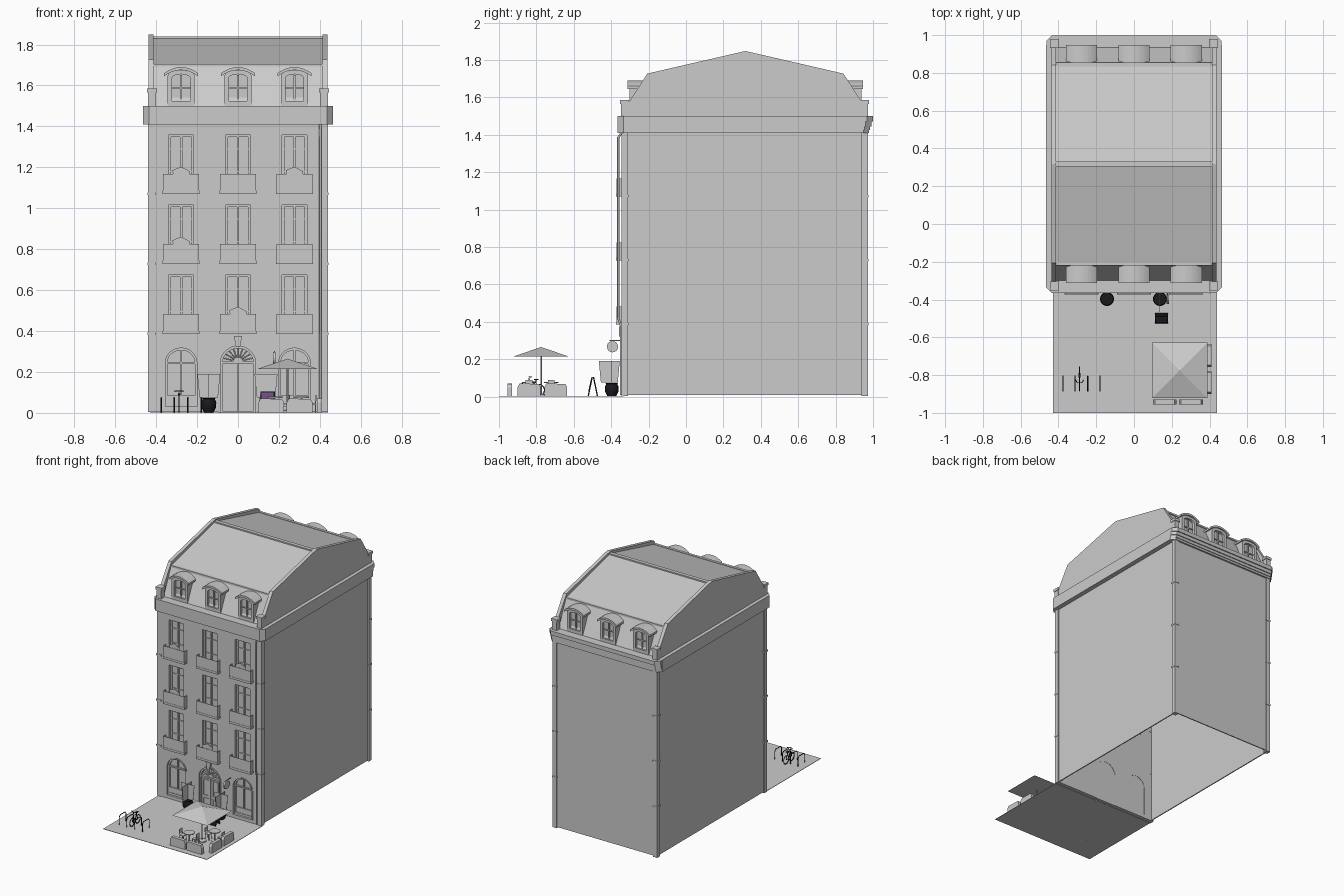
import bpy, bmesh, math
from mathutils import Vector

if "Cube" in bpy.data.objects:
    bpy.data.objects.remove(bpy.data.objects["Cube"])

YC = 0.3175          # mirror plane between front and back of the roof
COLS = (-0.278, 0.0, 0.276)
FLOORS = (0.385, 0.728, 1.07)

def mat(name, c):
    m = bpy.data.materials.new(name)
    m.diffuse_color = (*c, 1)
    m.use_nodes = True
    m.node_tree.nodes["Principled BSDF"].inputs["Base Color"].default_value = m.diffuse_color
    return m
BLACK, PURPLE = mat("black", (0.01, 0.01, 0.012)), mat("purple", (0.16, 0.07, 0.22))

def finish(name, bm, m=None):
    bmesh.ops.recalc_face_normals(bm, faces=bm.faces)
    me = bpy.data.meshes.new(name)
    bm.to_mesh(me)
    bm.free()
    o = bpy.data.objects.new(name, me)
    bpy.context.collection.objects.link(o)
    if m:
        me.materials.append(m)
    return o

def place(u, v, t, axis):
    return {'x': (t, u, v), 'y': (u, t, v), 'z': (u, v, t)}[axis]

def prism(name, outlines, a, b, axis='y', m=None):
    bm = bmesh.new()
    for pts in outlines:
        A = [bm.verts.new(place(u, v, a, axis)) for u, v in pts]
        B = [bm.verts.new(place(u, v, b, axis)) for u, v in pts]
        bm.faces.new(A)
        bm.faces.new(B[::-1])
        for i in range(len(A)):
            j = (i + 1) % len(A)
            bm.faces.new((A[i], A[j], B[j], B[i]))
    return finish(name, bm, m)

def rect(x0, x1, z0, z1):
    return [(x0, z0), (x1, z0), (x1, z1), (x0, z1)]

def box(name, x0, x1, y0, y1, z0, z1, m=None):
    return prism(name, [rect(x0, x1, y0, y1)], z0, z1, 'z', m)

def arch(cx, hw, z0, zs, rise, n=14):
    top = [(cx + hw * math.cos(math.pi * i / n), zs + rise * math.sin(math.pi * i / n)) for i in range(n + 1)]
    return [(cx - hw, z0), (cx + hw, z0)] + top

def ring(name, outer, inner, y0, y1):
    bm = bmesh.new()
    L = [[bm.verts.new((u, y, v)) for u, v in pts] for pts, y in
         ((outer, y0), (inner, y0), (inner, y1), (outer, y1))]
    n = len(outer)
    for k in range(4):
        for i in range(n):
            j = (i + 1) % n
            bm.faces.new((L[k][i], L[k][j], L[(k + 1) % 4][j], L[(k + 1) % 4][i]))
    return finish(name, bm)

def tube(name, pts, r, m=None, cyclic=False, res=2):
    c = bpy.data.curves.new(name, 'CURVE')
    c.dimensions, c.bevel_depth, c.bevel_resolution, c.use_fill_caps = '3D', r, res, True
    s = c.splines.new('POLY')
    s.points.add(len(pts) - 1)
    for p, q in zip(s.points, pts):
        p.co = (*q, 1)
    s.use_cyclic_u = cyclic
    o = bpy.data.objects.new(name, c)
    bpy.context.collection.objects.link(o)
    if m:
        c.materials.append(m)
    bpy.ops.object.select_all(action='DESELECT')
    bpy.context.view_layer.objects.active = o
    o.select_set(True)
    bpy.ops.object.convert(target='MESH')
    return o

def lathe(name, x, y, prof, n=20, m=None):
    bm = bmesh.new()
    R = [[bm.verts.new((x + r * math.cos(2 * math.pi * i / n), y + r * math.sin(2 * math.pi * i / n), z))
          for i in range(n)] for r, z in prof]
    for a, b in zip(R, R[1:]):
        for i in range(n):
            bm.faces.new((a[i], a[(i + 1) % n], b[(i + 1) % n], b[i]))
    bm.faces.new(R[0])
    bm.faces.new(R[-1])
    o = finish(name, bm, m)
    bpy.context.view_layer.objects.active = o
    bpy.ops.object.select_all(action='DESELECT')
    o.select_set(True)
    bpy.ops.object.shade_smooth_by_angle(angle=math.radians(40))
    return o

# pavement and open-bottomed wall shell
box("pavement", -0.43, 0.44, -1.0, -0.335, 0, 0.003)
for s in (-1, 1):
    box("side_wall", *sorted((s * 0.43, s * 0.422)), -0.311, 0.965, 0.01, 1.41)
box("back_wall", -0.43, 0.43, 0.957, 0.965, 0.01, 1.41)
facade = prism("facade", [rect(-0.43, 0.43, 0.004, 1.41)], -0.34, -0.31)
holes = [rect(c - 0.061, c + 0.061, z + 0.01, z + 0.288) for c in COLS for z in FLOORS]
shops = [arch(c, 0.077, 0.03, 0.245, 0.072) for c in (COLS[0], COLS[2])]
door = arch(0, 0.086, -0.02, 0.243, 0.084)
cut = prism("facade_cutter", holes + shops + [door], -0.4, -0.25)
cut.hide_render = True
cut.hide_set(True)
mod = facade.modifiers.new("openings", 'BOOLEAN')
mod.object, mod.operation, mod.solver = cut, 'DIFFERENCE', 'EXACT'

# corner pilasters with floor bands, posts above the cornice
for sx in (-1, 1):
    for y in (-0.328, 0.955):
        def post(nm, r, z0, z1, x=0.42, dy=0):
            box(nm, sx * x - r, sx * x + r, y + dy - r, y + dy + r, z0, z1)
        post("corner_pilaster", 0.017, 0.004, 1.41, 0.422)
        for z in FLOORS:
            post("pilaster_band", 0.0195, z - 0.005, z + 0.008, 0.422)
        post("roof_post", 0.019, 1.5, 1.565)
        post("roof_post_cap", 0.024, 1.565, 1.585)
tube("downpipe", [(0.402, -0.345, 1.41), (0.402, -0.362, 1.385), (0.402, -0.362, 0.42), (0.402, -0.348, 0.38), (0.402, -0.348, 0.01)], 0.006)

# windows, balconies
for c in COLS:
    for z in FLOORS:
        z0, z1 = z + 0.01, z + 0.288
        box("window_glass", c - 0.061, c + 0.061, -0.314, -0.311, z0, z1)
        ring("window_frame", rect(c - 0.061, c + 0.061, z0, z1), rect(c - 0.05, c + 0.05, z0 + 0.01, z1 - 0.01), -0.324, -0.314)
        box("window_mullion", c - 0.006, c + 0.006, -0.323, -0.314, z0, z1)
        for h in (0.1, 0.21):
            box("window_bar", c - 0.05, c + 0.05, -0.32, -0.314, z0 + h - 0.003, z0 + h + 0.003)
        box("balcony_slab", c - 0.09, c + 0.09, -0.374, -0.34, z, z + 0.016)
        box("balcony_rail", c - 0.088, c + 0.088, -0.372, -0.369, z + 0.016, z + 0.097)
        for s in (-1, 1):
            box("balcony_side", *sorted((c + s * 0.088, c + s * 0.085)), -0.369, -0.34, z + 0.016, z + 0.097)
for c, z in ((COLS[0], 1.15), (COLS[2], 1.15), (COLS[0], 0.808), (COLS[1], 0.466)):
    prism("balcony_flowers", [[(c - .035, z), (c + .037, z), (c + .043, z + .03), (c, z + .053), (c - .043, z + .035)]], -0.366, -0.362)

# shop windows
for c, o in zip((COLS[0], COLS[2]), shops):
    prism("shop_glass", [o], -0.315, -0.312)
    ring("shop_frame", o, arch(c, 0.067, 0.045, 0.245, 0.061), -0.328, -0.315)
    ring("shop_surround", arch(c, 0.086, 0.024, 0.245, 0.081), o, -0.344, -0.34)
    box("shop_transom", c - 0.07, c + 0.07, -0.328, -0.315, 0.24, 0.249)
    box("shop_stall", c - 0.068, c + 0.068, -0.324, -0.315, 0.045, 0.085)
    box("shop_mullion", c - 0.004, c + 0.004, -0.326, -0.315, 0.085, 0.305)

# entrance door with fanlight and keystone
door = arch(0, 0.086, 0.003, 0.243, 0.084)
prism("door_back", [door], -0.315, -0.312)
ring("door_frame", door, arch(0, 0.076, 0.01, 0.243, 0.072), -0.334, -0.315)
ring("door_surround", arch(0, 0.096, 0.003, 0.243, 0.094), door, -0.346, -0.34)
box("door_transom", -0.078, 0.078, -0.334, -0.315, 0.238, 0.25)
prism("fanlight_hub", [arch(0, 0.025, 0.248, 0.25, 0.022, 8)], -0.328, -0.315)
for i in range(1, 10):
    a = math.pi * i / 10
    tube("fanlight_spoke", [(0.02 * math.cos(a), -0.32, 0.25 + 0.02 * math.sin(a)), (0.078 * math.cos(a), -0.32, 0.245 + 0.075 * math.sin(a))], 0.0025, res=0)
for s in (-1, 1):
    box("door_leaf", *sorted((s * 0.002, s * 0.075)), -0.324, -0.315, 0.005, 0.238)
    for z0, z1 in ((0.02, 0.085), (0.1, 0.225)):
        x0, x1 = sorted((s * 0.014, s * 0.064))
        ring("door_panel", rect(x0, x1, z0, z1), rect(x0 + .007, x1 - .007, z0 + .007, z1 - .007), -0.329, -0.324)
prism("keystone", [[(-0.01, 0.322), (0.01, 0.322), (0.02, 0.375), (-0.02, 0.375)]], -0.358, -0.34)

# cornice with chamfered corners, stepped moulding at the back
def slab(name, hx, y0, y1, z0, z1, c=0.03):
    prism(name, [[(-hx, y0 + c), (-hx + c, y0), (hx - c, y0), (hx, y0 + c), (hx, y1 - c), (hx - c, y1), (-hx + c, y1), (-hx, y1 - c)]], z0, z1, 'z')
slab("cornice_band", 0.465, -0.365, 0.978, 1.41, 1.5)
for y1, z0, z1 in ((0.984, 1.425, 1.445), (0.991, 1.445, 1.47), (0.999, 1.47, 1.5)):
    slab("cornice_back_step", 0.464, 0.9, y1, z0, z1)

# mansard roof between gable walls
def both(pts):
    return pts + [(2 * YC - y, z) for y, z in reversed(pts) if abs(y - YC) > 1e-4]
prism("mansard_roof", [both([(-0.30, 1.5), (-0.21, 1.70), (YC, 1.832)])], -0.415, 0.415, 'x')
for s in (-1, 1):
    prism("gable_wall", [both([(-0.335, 1.5), (-0.335, 1.56), (-0.305, 1.575), (-0.207, 1.727), (YC, 1.848)])],
          *sorted((s * 0.412, s * 0.438)), 'x')
box("ridge_cap", -0.412, 0.412, YC - 0.014, YC + 0.014, 1.826, 1.838)

# dormers front and back
for back in (0, 1):
    f = (lambda y: 2 * YC - y) if back else (lambda y: y)
    box("roof_break_trim", -0.412, 0.412, *sorted((f(-0.22), f(-0.2))), 1.693, 1.706)
    for c in COLS:
        outer = arch(c, 0.066, 1.5, 1.648, 0.026, 10)
        inner = arch(c, 0.045, 1.525, 1.635, 0.02, 10)
        prism("dormer_body", [outer], f(-0.282), f(-0.2))
        ring("dormer_frame", outer, inner, f(-0.302), f(-0.282))
        prism("dormer_mullion", [rect(c - .005, c + .005, 1.525, 1.65)], f(-0.292), f(-0.282))
        prism("dormer_bar", [rect(c - .045, c + .045, 1.585, 1.591)], f(-0.29), f(-0.282))
        n = 10
        cap = [(c + 0.083 * (1 - 2 * i / n), 1.66 + 0.03 * (1 - (1 - 2 * i / n) ** 2)) for i in range(n + 1)]
        prism("dormer_cap", [cap + [(x, z - 0.015) for x, z in reversed(cap)]], f(-0.312), f(-0.205))

# door pots with crossed leaf planes
for x in (-0.143, 0.137):
    lathe("plant_pot", x, -0.397, [(0.024, 0.003), (0.035, 0.025), (0.037, 0.05), (0.03, 0.068), (0.034, 0.073)], m=BLACK)
    for a in (0, 'x'):
        u = -0.41 if a else x
        o = [(u - .045, .075), (u + .045, .075), (u + .056, .19), (u - .056, .19)]
        prism("pot_foliage", [o], *((x - .001, x + .001, 'x') if a else (-0.398, -0.396, 'y')))

# hanging round sign
prism("round_sign", [[(-0.393 + 0.03 * math.cos(i * math.pi / 12), 0.267 + 0.03 * math.sin(i * math.pi / 12)) for i in range(24)]], 0.172, 0.184, 'x')
tube("sign_bracket", [(0.178, -0.34, 0.3), (0.178, -0.41, 0.3)], 0.003)

# folding pavement board
for s in (-1, 1):
    yc = -0.498
    prism("pavement_board", [[(yc + s * .028, .003), (yc + s * .021, .003), (yc, .105), (yc + s * .007, .105)]], 0.11, 0.18, 'x', BLACK)
prism("board_face", [[(-0.5225, .03), (-0.5205, .03), (-0.505, .1), (-0.507, .1)]], 0.116, 0.174, 'x', PURPLE)

# parasol
bm = bmesh.new()
rim = [bm.verts.new((0.242 + 0.147 * sx, -0.775 + 0.147 * sy, 0.215)) for sx, sy in ((-1, -1), (1, -1), (1, 1), (-1, 1))]
tip = bm.verts.new((0.242, -0.775, 0.265))
for i in range(4):
    bm.faces.new((rim[i], rim[(i + 1) % 4], tip))
bm.faces.new(rim)
finish("parasol_canopy", bm)
tube("parasol_pole", [(0.242, -0.775, 0), (0.242, -0.775, 0.26)], 0.004)
lathe("parasol_foot", 0.242, -0.775, [(0.03, 0.003), (0.03, 0.012), (0.006, 0.016)])

# terrace planters
for a, b in ((0.1, 0.225), (0.238, 0.364)):
    prism("front_planter", [[(a, .003), (b, .003), (b, .05), (b - .01, .068), (a + .01, .07), (a, .05)]], -0.955, -0.929)
for a, b in ((-0.9, -0.777), (-0.757, -0.635)):
    prism("side_planter", [[(a, .003), (b, .003), (b, .05), (b - .01, .068), (a + .01, .07), (a, .05)]], 0.387, 0.411, 'x')

# tables and chairs
for x, y in ((0.18, -0.84), (0.31, -0.72)):
    lathe("table", x, y, [(0.025, .003), (0.025, .007), (0.004, .01), (0.004, .072), (0.038, .073), (0.038, .079)])
    for s in (-1, 1):
        cx = x + s * 0.053
        box("chair_seat", cx - .018, cx + .018, y - .018, y + .018, .042, .047)
        box("chair_back", cx + s * .018 - .002, cx + s * .018 + .002, y - .018, y + .018, .058, .088)
        for dx in (-.016, .016):
            for dy in (-.016, .016):
                box("chair_leg", cx + dx - .002, cx + dx + .002, y + dy - .002, y + dy + .002, .003, .06 if dx * s > 0 else .042)

# bicycle stands and bicycle
for x in (-0.375, -0.312, -0.245, -0.18):
    tube("bicycle_stand", [(x, -0.885, 0), (x, -0.885, .062), (x, -0.873, .075), (x, -0.817, .075), (x, -0.805, .062), (x, -0.805, 0)], 0.003, BLACK)
bx = -0.288
for y in (-0.853, -0.787):
    tube("bicycle_wheel", [(bx, y + .03 * math.cos(i * math.pi / 10), .035 + .03 * math.sin(i * math.pi / 10)) for i in range(20)], 0.003, BLACK, True, 1)
tube("bicycle_frame", [(bx, -0.787, .035), (bx, -0.823, .033), (bx, -0.803, .08), (bx, -0.787, .035)], 0.0025, BLACK)
tube("bicycle_down_tube", [(bx, -0.823, .033), (bx, -0.84, .08), (bx, -0.805, .078)], 0.0025, BLACK)
tube("bicycle_fork", [(bx, -0.853, .035), (bx, -0.838, .1)], 0.0025, BLACK)
tube("bicycle_handlebar", [(bx - .022, -0.825, .106), (bx - .012, -0.84, .106), (bx + .012, -0.84, .106), (bx + .022, -0.825, .106)], 0.0025, BLACK)
box("bicycle_saddle", bx - .006, bx + .006, -0.812, -0.788, .088, .094, BLACK)
tube("bicycle_seat_post", [(bx, -0.803, .08), (bx, -0.8, .09)], 0.0025, BLACK)
